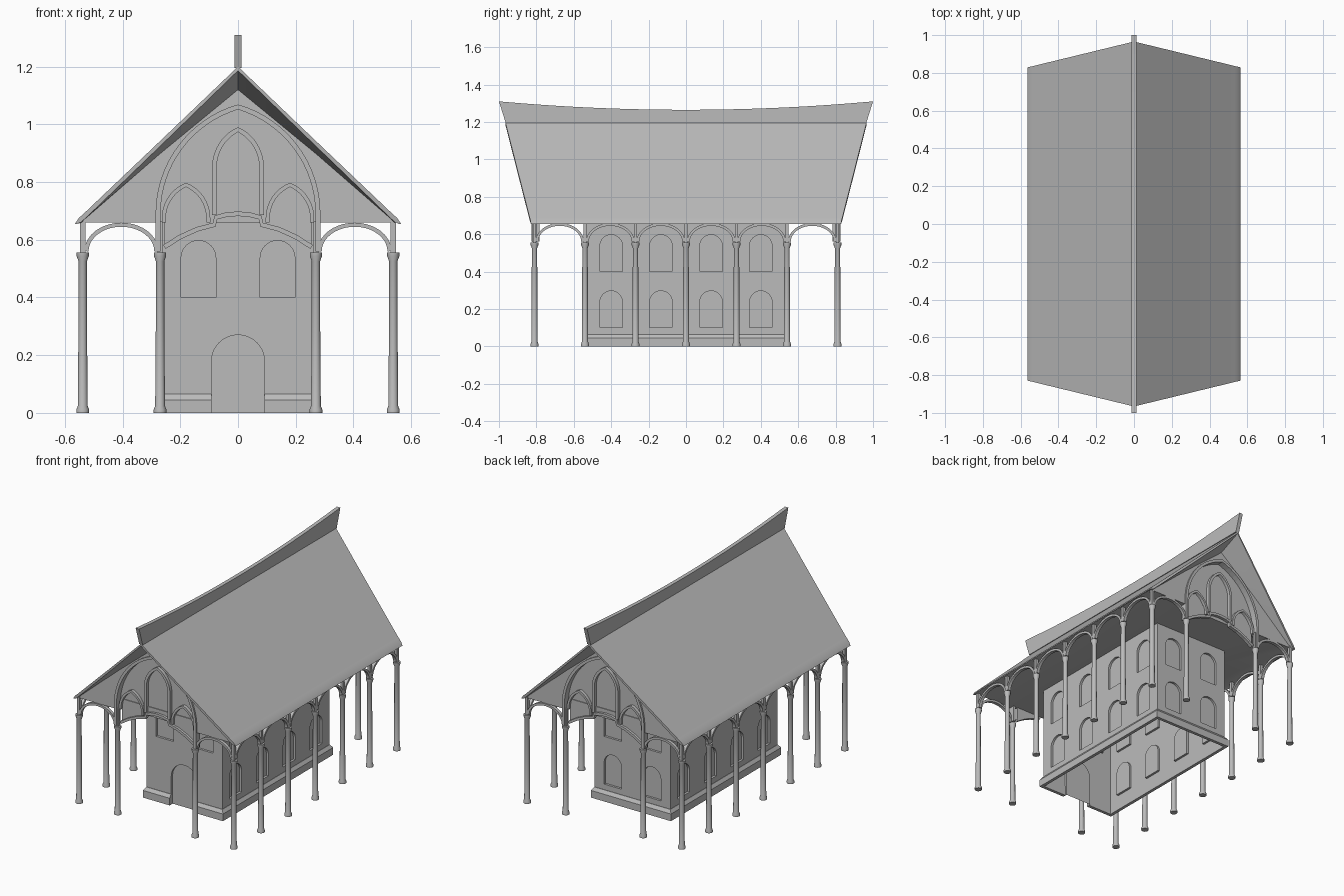
import bpy, bmesh, math
from mathutils import Vector

if "Cube" in bpy.data.objects:
    bpy.data.objects.remove(bpy.data.objects["Cube"])

grey = bpy.data.materials.new("stone_grey")
grey.use_nodes = True
GREY = (0.5, 0.5, 0.5, 1)
grey.diffuse_color = GREY
grey.node_tree.nodes["Principled BSDF"].inputs["Base Color"].default_value = GREY


def finish(name, bm, smooth=False):
    bmesh.ops.recalc_face_normals(bm, faces=bm.faces)
    me = bpy.data.meshes.new(name)
    bm.to_mesh(me)
    bm.free()
    ob = bpy.data.objects.new(name, me)
    bpy.context.collection.objects.link(ob)
    me.materials.append(grey)
    if smooth:
        bpy.ops.object.select_all(action="DESELECT")
        bpy.context.view_layer.objects.active = ob
        ob.select_set(True)
        bpy.ops.object.shade_smooth_by_angle(angle=math.radians(35))
    return ob


def place(axis, u, d, z):
    """Point on a facade: u runs along it, d is its distance from the centre."""
    return (u, d, z) if axis == "x" else (d, u, z)


def arch(c, w, spring, h, foot, n=10):
    """Outline from left foot over the crown to right foot, pointed when h > w."""
    r = (w * w + h * h) / (2 * w)
    left = [(-w, foot)] if foot < spring else []
    for i in range(n + 1):
        if h > w:
            a = math.asin(h / r) * i / n
            left.append((r - w - r * math.cos(a), spring + r * math.sin(a)))
        else:
            a = math.pi / 2 * i / n
            left.append((-w * math.cos(a), spring + h * math.sin(a)))
    return [(c + u, z) for u, z in left] + [(c - u, z) for u, z in left[-2::-1]]


def prism(bm, axis, outline, d0, d1):
    f = bm.faces.new([bm.verts.new(place(axis, u, d0, z)) for u, z in outline])
    ext = bmesh.ops.extrude_face_region(bm, geom=[f])["geom"]
    move = Vector(place(axis, 0, d1 - d0, 0))
    bmesh.ops.translate(bm, vec=move, verts=[v for v in ext if isinstance(v, bmesh.types.BMVert)])


def band(bm, axis, path, width, d0, d1):
    """Flat moulding of given width following a path on a facade."""
    rings = []
    for i, p in enumerate(path):
        a, b = Vector(path[max(i - 1, 0)]), Vector(path[min(i + 1, len(path) - 1)])
        t = (b - a).normalized()
        n = Vector((-t.y, t.x)) * width / 2
        p = Vector(p)
        rings.append([bm.verts.new(place(axis, q.x, d, q.y))
                      for q, d in ((p - n, d0), (p + n, d0), (p + n, d1), (p - n, d1))])
    for r, s in zip(rings, rings[1:]):
        for k in range(4):
            bm.faces.new((r[k], r[k - 1], s[k - 1], s[k]))
    bm.faces.new(rings[0])
    bm.faces.new(rings[-1])


def box(bm, x0, x1, y0, y1, z0, z1):
    prism(bm, "x", [(x0, z0), (x1, z0), (x1, z1), (x0, z1)], y0, y1)


def cut(ob, name, bm):
    cutter = finish(name, bm)
    mod = ob.modifiers.new("cut", "BOOLEAN")
    mod.operation, mod.solver, mod.object = "DIFFERENCE", "EXACT", cutter
    bpy.context.view_layer.objects.active = ob
    bpy.ops.object.modifier_apply(modifier=mod.name)
    bpy.data.objects.remove(cutter)


# House body with recessed windows and door, open underneath
WX, WY = 0.263, 0.532
DEPTH = 0.014
EAVE = 0.66
bm = bmesh.new()
box(bm, -WX, WX, -WY, WY, 0, EAVE)
house = finish("house_walls", bm)
bm = bmesh.new()
for s in (-1, 1):
    for y in (-0.4, -0.134, 0.134, 0.4):
        for z in (0.1, 0.4):
            prism(bm, "y", arch(y, 0.06, z + 0.137, 0.06, z), s * (WX - DEPTH), s * (WX + 0.1))
    for x in (-0.137, 0.137):
        for z in ((0.4,) if s < 0 else (0.1, 0.4)):
            prism(bm, "x", arch(x, 0.06, z + 0.137, 0.06, z), s * (WY - DEPTH), s * (WY + 0.1))
prism(bm, "x", arch(0, 0.092, 0.178, 0.092, -0.1), -WY + DEPTH, -WY - 0.1)
cut(house, "opening_cutter", bm)
bm = bmesh.new()
bm.from_mesh(house.data)
floor = [f for f in bm.faces if f.calc_center_median().z < 0.001]
bmesh.ops.delete(bm, geom=floor, context="FACES")
bm.to_mesh(house.data)
bm.free()

# Plinth around the walls, interrupted at the door
PROFILE = [(0.016, 0), (0.016, 0.045), (0.002, 0.065)]
bm = bmesh.new()
corners = [(-0.092, -1), (-1, -1), (-1, 1), (1, 1), (1, -1), (0.092, -1)]
rings = []
for cx, cy in corners:
    ring = []
    for o, z in PROFILE + [(-0.004, 0.065), (-0.004, 0)]:
        x = cx if abs(cx) < 1 else cx * (WX + o)
        ring.append(bm.verts.new((x, cy * (WY + o), z)))
    rings.append(ring)
for r, s in zip(rings, rings[1:]):
    for k in range(5):
        bm.faces.new((r[k], r[k - 1], s[k - 1], s[k]))
bm.faces.new(rings[0])
bm.faces.new(rings[-1])
finish("plinth", bm)

# Columns: lathed shaft with base and capital, plus a thin post above
CX, CY, BAY = 0.538, 0.81, 0.27
LATHE = [(0.022, 0), (0.022, 0.012), (0.017, 0.024), (0.015, 0.28), (0.0145, 0.525),
         (0.021, 0.543), (0.021, 0.555)]
SIDES = 12


def column(x, y, top):
    bm = bmesh.new()
    rings = [[bm.verts.new((x + r * math.cos(2 * math.pi * k / SIDES),
                            y + r * math.sin(2 * math.pi * k / SIDES), z))
              for k in range(SIDES)] for r, z in LATHE]
    for r, s in zip(rings, rings[1:]):
        for k in range(SIDES):
            bm.faces.new((r[k - 1], r[k], s[k], s[k - 1]))
    bm.faces.new(rings[0])
    bm.faces.new(rings[-1])
    box(bm, x - 0.009, x + 0.009, y - 0.009, y + 0.009, 0.555, top)
    finish("column", bm, True)


for s in (-1, 1):
    for i in range(-3, 4):
        column(s * CX, i * BAY, 0.675)
    for x in (-BAY, BAY):
        column(x, s * CY, 0.665)

# Arcade arches between the columns
bm = bmesh.new()
for s in (-1, 1):
    for i in range(6):
        band(bm, "y", arch((i - 2.5) * BAY, 0.122, 0.56, 0.092, 0.56), 0.014, s * (CX - 0.01), s * (CX + 0.01))
    for c in (-0.404, 0.404):
        band(bm, "x", arch(c, 0.121, 0.56, 0.092, 0.56), 0.014, s * (CY - 0.01), s * (CY + 0.01))
finish("arcade_arches", bm)

# Roof: flared slopes, raking ends, sloped verge soffit, gable walls, ceiling
SLOPE = [(0, 1.2), (0.27, 0.942), (0.535, 0.69), (0.552, 0.675), (0.565, 0.655)]
INNER = [(0, 1.12), (0.27, 0.898), (0.53, 0.672), (0.54, EAVE), (0.55, EAVE)]
GABLE = 0.815


def full(points):
    return [(-x, z) for x, z in points[:0:-1]] + points


bm = bmesh.new()
outer, lip, wall = [], [], []
for s in (-1, 1):
    def rake(x):
        return s * (0.966 - 0.243 * x)
    outer.append([bm.verts.new((x, rake(abs(x)), z)) for x, z in full(SLOPE)])
    lip.append([bm.verts.new((x * 0.985, rake(abs(x)), z - 0.014 * (z > 0.66))) for x, z in full(SLOPE)])
    wall.append([bm.verts.new((x, s * GABLE, z)) for x, z in full(INNER)])
for rows in ((outer[0], outer[1]), (outer[0], lip[0]), (lip[0], wall[0]),
             (outer[1], lip[1]), (lip[1], wall[1])):
    for a, b in zip(zip(*rows), list(zip(*rows))[1:]):
        bm.faces.new((a[0], b[0], b[1], a[1]))
for w in wall:
    bm.faces.new(w)
for k in (0, -1):
    bm.faces.new((outer[0][k], lip[0][k], wall[0][k], wall[1][k], lip[1][k], outer[1][k]))
bm.faces.new((wall[0][0], wall[0][-1], wall[1][-1], wall[1][0]))
roof = finish("roof", bm, True)
bm = bmesh.new()
for s in (-1, 1):
    prism(bm, "x", arch(0, 0.272, 0.69, 0.365, 0.6), s * (GABLE - 0.03), s * (GABLE + 0.01))
cut(roof, "gable_cutter", bm)

# Gable tracery: great arch, lancets and the low arch below
LOW = [(0, 0.69), (0.04, 0.687), (0.077, 0.677), (0.082, 0.652), (0.14, 0.637), (0.2, 0.61), (0.255, 0.575)]
bm = bmesh.new()
for s in (-1, 1):
    back, front = s * (GABLE - 0.032), s * (GABLE - 0.01)
    band(bm, "x", arch(0, 0.277, 0.69, 0.37, 0.56, 16), 0.017, back, s * (GABLE + 0.01))
    band(bm, "x", arch(0, 0.082, 0.85, 0.132, 0.685), 0.016, back, front)
    for c in (-0.18, 0.18):
        band(bm, "x", arch(c, 0.077, 0.675, 0.115, 0.66), 0.014, back, front)
    band(bm, "x", full(LOW), 0.016, back, front)
    # spandrel behind the low arch
    prism(bm, "x", full(LOW) + [(0.255, 0.72), (-0.255, 0.72)], back, s * (GABLE - 0.025))
finish("gable_tracery", bm)

# Ridge crest with a sagging top edge
bm = bmesh.new()
sag = [(i / 10, 1.265 + 0.045 * (i / 10) ** 2) for i in range(10, -11, -1)]
prism(bm, "y", [(-0.964, 1.195), (0.964, 1.195)] + sag, -0.012, 0.012)
finish("ridge_crest", bm)
